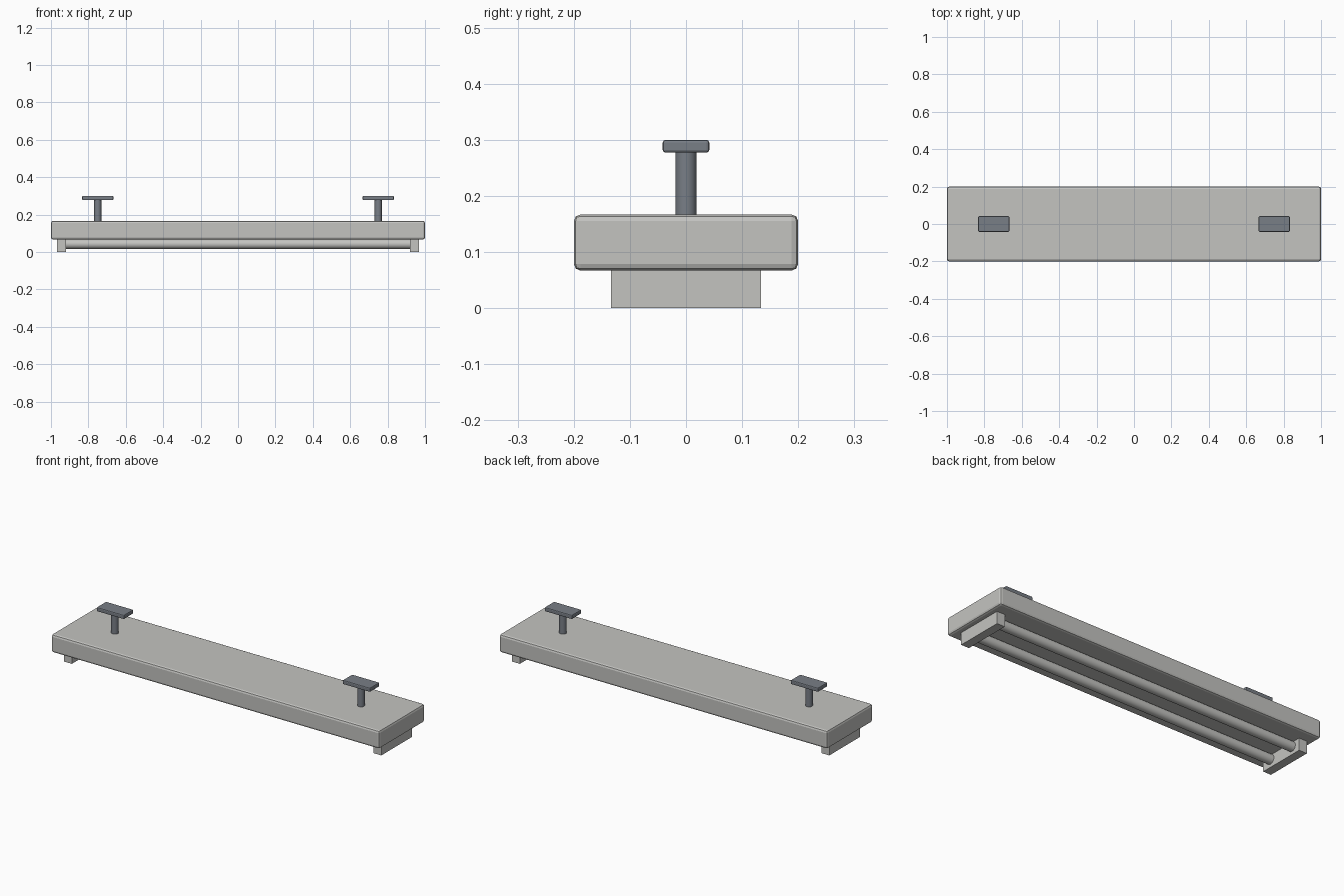
import bpy
import math

default = bpy.data.objects.get("Cube")
if default:
    bpy.data.objects.remove(default, do_unlink=True)


def make_material(name, colour):
    mat = bpy.data.materials.new(name)
    mat.use_nodes = True
    mat.diffuse_color = colour
    mat.node_tree.nodes["Principled BSDF"].inputs["Base Color"].default_value = colour
    return mat


pale = make_material("pale grey", (0.55, 0.55, 0.53, 1))
steel = make_material("steel grey", (0.19, 0.21, 0.24, 1))


def finish(obj, name, mat):
    obj.name = name
    obj.data.materials.append(mat)
    return obj


def box(name, centre, size, mat, bevel=0):
    bpy.ops.mesh.primitive_cube_add(size=1, location=centre)
    obj = finish(bpy.context.object, name, mat)
    obj.scale = size
    bpy.ops.object.transform_apply(location=False, rotation=False, scale=True)
    if bevel:
        mod = obj.modifiers.new("Rounded edges", 'BEVEL')
        mod.width = bevel
        mod.segments = 2
    return obj


def rod(name, centre, radius, length, mat, along_x=False):
    turn = (0, math.pi / 2, 0) if along_x else (0, 0, 0)
    bpy.ops.mesh.primitive_cylinder_add(vertices=24, radius=radius, depth=length,
                                        location=centre, rotation=turn)
    obj = finish(bpy.context.object, name, mat)
    bpy.ops.object.shade_smooth_by_angle(angle=math.radians(40))
    return obj


# Main housing
box("housing", (0, 0, 0.117), (2, 0.4, 0.1), pale, 0.012)

# Lamp holders, hanging stems and ceiling plates at both ends
for side, s in (("left", 1), ("right", -1)):
    box(side + "_lamp_holder", (s * 0.943, 0, 0.034), (0.048, 0.267, 0.068), pale)
    rod(side + "_stem", (s * 0.75, 0, 0.222), 0.019, 0.12, steel)
    box(side + "_ceiling_plate", (s * 0.75, 0, 0.2885), (0.167, 0.083, 0.023), steel, 0.005)

# Two lamp tubes between the holders
for place, y in (("front", -0.08), ("back", 0.08)):
    rod(place + "_tube", (0, y, 0.043), 0.026, 1.86, pale, along_x=True)
